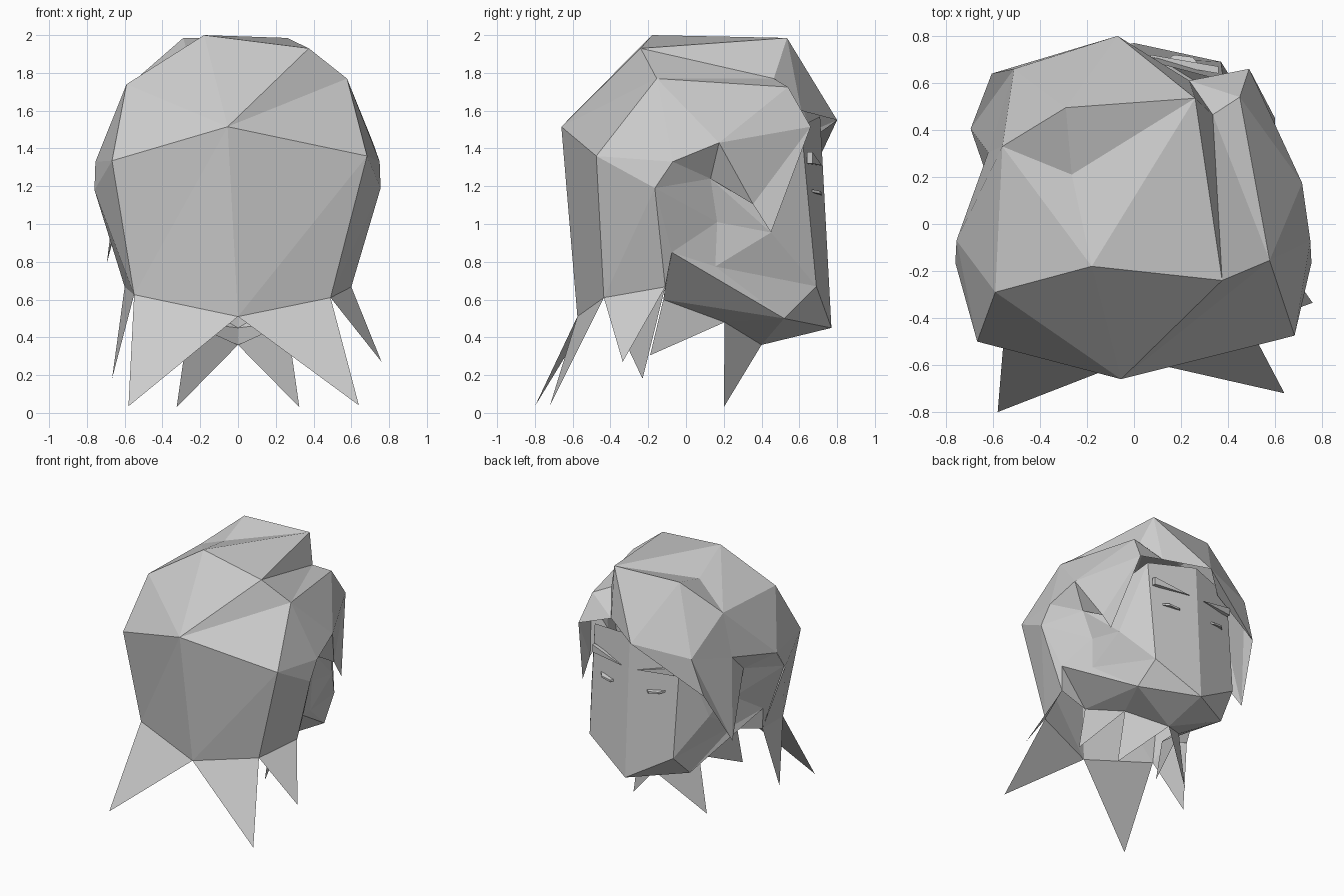
import bpy
import bmesh
from mathutils import Vector

# Remove the default cube
old_cube = bpy.data.objects.get("Cube")
if old_cube:
    bpy.data.objects.remove(old_cube, do_unlink=True)

# One plain grey material
grey = bpy.data.materials.new("plain_grey")
grey.use_nodes = True
grey.diffuse_color = (0.6, 0.6, 0.6, 1)
shader = next(n for n in grey.node_tree.nodes if n.type == "BSDF_PRINCIPLED")
shader.inputs["Base Color"].default_value = grey.diffuse_color
shader.inputs["Roughness"].default_value = 0.8

HEAD_CENTRE = Vector((0, 0, 1))


def build_part(name, points, panels, mirrored=False):
    """Join named corner points into flat panels that face away from the head."""
    mesh = bpy.data.meshes.new(name)
    bm = bmesh.new()
    sides = (1, -1) if mirrored else (1,)
    for side in sides:
        corners = {}
        for panel in panels:
            for key in panel.split():
                if key not in corners:
                    x, y, z = points[key]
                    corners[key] = bm.verts.new((x * side, y, z))
            bm.faces.new([corners[key] for key in panel.split()])
    bmesh.ops.remove_doubles(bm, verts=bm.verts, dist=0.001)
    for face in bm.faces:
        face.normal_update()
        if face.normal.dot(face.calc_center_median() - HEAD_CENTRE) < 0:
            face.normal_flip()
    bm.to_mesh(mesh)
    bm.free()
    mesh.materials.append(grey)
    part = bpy.data.objects.new(name, mesh)
    bpy.context.collection.objects.link(part)
    return part


def build_slab(name, outline, depth):
    """Extrude an outline along the given offset into a thin mirrored solid."""
    mesh = bpy.data.meshes.new(name)
    bm = bmesh.new()
    for side in (1, -1):
        verts = [bm.verts.new((x * side, y, z)) for x, y, z in outline]
        base = bm.faces.new(verts)
        grown = bmesh.ops.extrude_face_region(bm, geom=[base], use_keep_orig=True)
        moved = [g for g in grown["geom"] if isinstance(g, bmesh.types.BMVert)]
        bmesh.ops.translate(bm, verts=moved, vec=depth)
    bmesh.ops.recalc_face_normals(bm, faces=bm.faces)
    bm.to_mesh(mesh)
    bm.free()
    mesh.materials.append(grey)
    part = bpy.data.objects.new(name, mesh)
    bpy.context.collection.objects.link(part)
    return part


# Shared corners of the crown, back and temples
back = dict(
    crown_left=(0.375, -0.24, 1.93),
    crown_right=(-0.18, -0.18, 2),
    back_middle=(-0.055, -0.66, 1.515),
    shoulder_left=(0.577, -0.155, 1.77),
    shoulder_right=(-0.59, -0.29, 1.74),
    back_left=(0.683, -0.475, 1.36),
    back_right=(-0.667, -0.5, 1.335),
    nape_left=(0.49, -0.435, 0.61),
    nape_middle=(0, -0.575, 0.51),
    nape_right=(-0.55, -0.44, 0.626),
    temple_left=(0.75, -0.07, 1.33),
    temple_right=(-0.755, -0.07, 1.33),
    side_left=(0.755, -0.165, 1.19),
    side_right=(-0.76, -0.165, 1.18),
    lobe_left=(0.6, -0.11, 0.667),
    lobe_right=(-0.6, -0.11, 0.667),
)

# Back of the hair
build_part("hair_back", back, [
    "shoulder_right crown_right back_middle",
    "crown_right crown_left back_middle",
    "crown_left shoulder_left back_middle",
    "shoulder_left back_left back_middle",
    "shoulder_right back_middle back_right",
    "back_right back_middle nape_right",
    "back_middle nape_middle nape_right",
    "back_middle back_left nape_middle",
    "back_left nape_left nape_middle",
    "back_left shoulder_left temple_left",
    "back_left temple_left side_left",
    "back_left side_left nape_left",
    "nape_left side_left lobe_left",
    "back_right shoulder_right temple_right",
    "back_right temple_right side_right",
    "back_right side_right nape_right",
    "nape_right side_right lobe_right",
])

# Pointed tufts hanging from the hair edge
tufts = dict(
    back,
    tip_right=(-0.58, -0.8, 0.035),
    tip_left=(0.64, -0.72, 0.04),
    tip_side_left=(0.76, -0.335, 0.27),
    tip_side_right=(-0.667, -0.23, 0.18),
)
build_part("hair_tufts", tufts, [
    "nape_right nape_middle tip_right",
    "nape_middle nape_left tip_left",
    "nape_left lobe_left tip_side_left",
    "nape_right lobe_right tip_side_right",
])

# Parted fringe: swept mass on the right, smaller lock on the left
fringe = dict(
    back,
    part_top=(0.26, 0.535, 1.985),
    ridge=(-0.29, 0.495, 1.985),
    hollow=(-0.265, 0.21, 1.9),
    fringe_tip=(-0.07, 0.8, 1.55),
    sweep_upper=(-0.56, 0.33, 1.75),
    sweep_front=(-0.51, 0.66, 1.49),
    sweep_corner=(-0.605, 0.64, 1.21),
    sweep_back=(-0.62, 0.305, 1.4),
    sweep_tip=(-0.695, 0.405, 0.79),
    brow_tuck=(-0.25, 0.66, 1.45),
    part_low=(0.235, 0.61, 1.6),
    lock_top=(0.335, 0.465, 1.77),
    lock_upper=(0.45, 0.54, 1.725),
    lock_front=(0.49, 0.66, 1.515),
    lock_back=(0.715, 0.175, 1.43),
    lock_fold=(0.6, 0.355, 1.105),
    lock_tip=(0.6, 0.45, 0.955),
    ear_left=(0.6, 0.13, 1.24),
    ear_right=(-0.6, 0.13, 1.24),
)
build_part("hair_fringe_right", fringe, [
    "crown_right part_top crown_left",
    "crown_right hollow part_top",
    "part_top ridge hollow",
    "ridge sweep_upper hollow",
    "crown_right sweep_upper hollow",
    "crown_right shoulder_right sweep_upper",
    "part_top fringe_tip ridge",
    "ridge fringe_tip sweep_front",
    "ridge sweep_front sweep_upper",
    "sweep_front fringe_tip sweep_corner",
    "sweep_front sweep_corner sweep_tip",
    "sweep_front sweep_tip sweep_back",
    "sweep_front sweep_back sweep_upper",
    "fringe_tip brow_tuck sweep_corner",
    "shoulder_right sweep_upper temple_right",
    "sweep_upper sweep_back temple_right",
    "temple_right sweep_back ear_right",
    "sweep_back sweep_tip ear_right",
])
build_part("hair_fringe_left", fringe, [
    "crown_left part_top lock_top",
    "part_top part_low lock_top",
    "part_top fringe_tip part_low",
    "crown_left lock_top shoulder_left",
    "shoulder_left lock_top lock_upper",
    "shoulder_left lock_upper lock_back",
    "shoulder_left lock_back temple_left",
    "lock_upper lock_front lock_back",
    "lock_top part_low lock_upper",
    "part_low lock_front lock_upper",
    "lock_back lock_fold lock_front",
    "lock_fold lock_tip lock_front",
    "temple_left lock_back ear_left",
    "lock_back ear_left lock_fold",
])

# Face, cheeks and jaw underside
face = dict(
    forehead=(0, 0.71, 1.57),
    brow=(0.38, 0.61, 1.52),
    chin=(0, 0.77, 0.45),
    mouth_side=(0.37, 0.69, 0.67),
    jaw=(0.4, 0.52, 0.5),
    jaw_back=(0.63, -0.075, 0.85),
    cheek=(0.53, 0.155, 0.775),
    ear_low=(0.54, 0.165, 1.01),
    ear=(0.6, 0.13, 1.24),
    cheek_front=(0.52, 0.45, 0.955),
    temple=(0.75, -0.07, 1.33),
    side=(0.755, -0.165, 1.19),
    lobe=(0.6, -0.11, 0.667),
    neck_back=(0.37, -0.12, 0.6),
    neck_front=(0.26, 0.205, 0.48),
    throat=(0, 0.4, 0.36),
    neck_tip=(0.37, -0.19, 0.305),
    throat_tip=(0.325, 0.2, 0.03),
)
build_part("face", face, [
    "forehead brow mouth_side chin",
    "mouth_side jaw chin",
    "brow cheek_front mouth_side",
    "brow ear cheek_front",
    "ear ear_low cheek_front",
    "ear_low cheek cheek_front",
    "cheek mouth_side cheek_front",
    "cheek jaw mouth_side",
    "jaw_back jaw cheek",
    "jaw_back cheek ear_low",
    "side jaw_back ear_low",
    "side ear_low ear",
    "temple side ear",
    "side lobe jaw_back",
    "jaw_back neck_back jaw",
    "neck_back neck_front jaw",
    "neck_front throat jaw",
    "jaw throat chin",
], mirrored=True)

# Ragged neck points
build_part("neck_points", face, [
    "jaw_back lobe neck_back",
    "neck_back neck_front neck_tip",
    "neck_front throat throat_tip",
], mirrored=True)

# Narrow eyes and slanted brows
build_slab("eyes", [
    (0.13, 0.69, 1.16), (0.17, 0.72, 1.15), (0.25, 0.71, 1.16),
    (0.29, 0.66, 1.17), (0.21, 0.66, 1.17),
], (0, 0, 0.015))
build_slab("eyebrows", [
    (0.07, 0.69, 1.31), (0.36, 0.64, 1.32), (0.36, 0.64, 1.38),
], (0, 0.03, 0))
